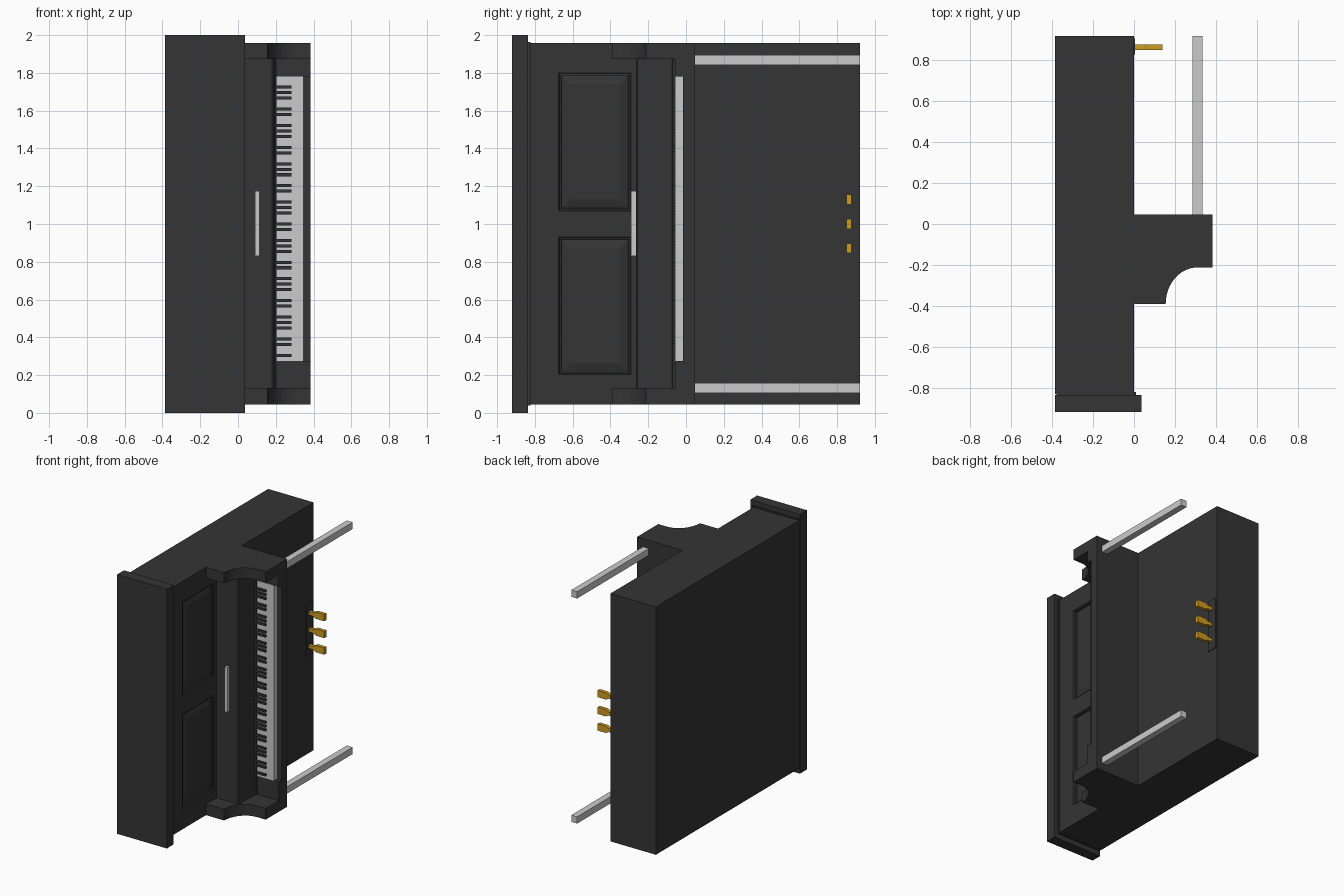
import bpy, bmesh, math
from mathutils import Vector

if "Cube" in bpy.data.objects:
    bpy.data.objects.remove(bpy.data.objects["Cube"])


def material(name, rgb):
    m = bpy.data.materials.new(name)
    m.diffuse_color = (*rgb, 1)
    m.use_nodes = True
    m.node_tree.nodes["Principled BSDF"].inputs["Base Color"].default_value = m.diffuse_color
    return m


BLACK = material("black_lacquer", (0.035, 0.035, 0.035))
BRASS = material("brass", (0.62, 0.33, 0.015))


def finish(bm, name, mat=None):
    bmesh.ops.recalc_face_normals(bm, faces=bm.faces)
    me = bpy.data.meshes.new(name)
    bm.to_mesh(me)
    bm.free()
    ob = bpy.data.objects.new(name, me)
    bpy.context.collection.objects.link(ob)
    if mat:
        me.materials.append(mat)
    return ob


def add_box(bm, x, y, z):
    vs = bmesh.ops.create_cube(bm, size=1)["verts"]
    for v in vs:
        v.co = Vector([(r[0] + r[1]) / 2 + c * (r[1] - r[0]) for c, r in zip(v.co, (x, y, z))])


def box(name, x, y, z, mat=None):
    bm = bmesh.new()
    add_box(bm, x, y, z)
    return finish(bm, name, mat)


def prism(name, pts, axis, lo, hi, mat=None):
    """Extrude a profile: axis 'z' takes (x, y) points, axis 'y' takes (x, z) points."""
    bm = bmesh.new()
    co = [(a, b, lo) if axis == "z" else (a, lo, b) for a, b in pts]
    f = bm.faces.new([bm.verts.new(c) for c in co])
    top = bmesh.ops.extrude_face_region(bm, geom=[f])["geom"]
    d = Vector((0, 0, hi - lo)) if axis == "z" else Vector((0, hi - lo, 0))
    for v in top:
        if isinstance(v, bmesh.types.BMVert):
            v.co += d
    return finish(bm, name, mat)


# Case with two raised-and-fielded panels
bm = bmesh.new()
add_box(bm, (-0.387, 0), (-0.83, 0.92), (0.045, 1.957))
cuts = [((0, y, 0), (0, 1, 0)) for y in (-0.674, -0.292)]
cuts += [((0, 0, z), (0, 0, 1)) for z in (0.203, 0.932, 1.07, 1.8)]
for co, no in cuts:
    bmesh.ops.bisect_plane(bm, geom=bm.verts[:] + bm.edges[:] + bm.faces[:], plane_co=co, plane_no=no)
panels = []
for f in bm.faces:
    c = f.calc_center_median()
    if c.x > -0.001 and -0.674 < c.y < -0.292 and (0.203 < c.z < 0.932 or 1.07 < c.z < 1.8):
        panels.append(f)
for t, d in ((0.006, -0.008), (0.012, 0), (0.002, -0.01), (0.063, 0.013)):
    bmesh.ops.inset_individual(bm, faces=panels, thickness=t, depth=d)
finish(bm, "case", BLACK)

# Lid and the moulding under it
box("lid", (-0.387, 0.037), (-0.92, -0.836), (0, 2), BLACK)
box("lid_moulding", (-0.38, 0.01), (-0.836, -0.822), (0.038, 1.964), BLACK)

# Side arms with a concave sweep
arm = [(0, 0.047), (0.385, 0.047), (0.385, -0.212)]
for i in range(13):
    a = math.pi / 2 * (1 + i / 12)
    arm.append((0.312 + 0.157 * math.cos(a), -0.39 + 0.178 * math.sin(a)))
arm.append((0, -0.39))
for name, lo, hi in (("bass_arm", 0.045, 0.131), ("treble_arm", 1.873, 1.957)):
    prism(name, arm, "z", lo, hi, BLACK)

# Fallboard, key bed and cheek blocks
prism("fallboard", [(0, -0.265), (0.18, -0.265), (0.19, -0.258), (0.195, -0.075),
                    (0.203, -0.07), (0.203, -0.01), (0, -0.01)], "z", 0.131, 1.873, BLACK)
box("key_bed", (0, 0.385), (-0.016, 0.047), (0.131, 1.873), BLACK)
K0, K1 = 0.276, 1.782
box("bass_cheek", (0.2, 0.385), (-0.055, -0.016), (0.131, K0), BLACK)
box("treble_cheek", (0.2, 0.385), (-0.055, -0.016), (K1, 1.873), BLACK)

# Keys: 52 naturals, sharps after A C D F G
box("white_keys", (0.2, 0.347), (-0.058, -0.016), (K0, K1))
bm = bmesh.new()
for k in range(1, 52):
    if (k - 1) % 7 in (0, 2, 3, 5, 6):
        z = K0 + k * (K1 - K0) / 52
        add_box(bm, (0.2, 0.283), (-0.072, -0.056), (z - 0.008, z + 0.008))
finish(bm, "black_keys", BLACK)

# Music ledge
box("music_ledge", (0.089, 0.113), (-0.292, -0.265), (0.83, 1.175))

# Front legs
for name, z in (("bass_leg", 0.132), ("treble_leg", 1.868)):
    box(name, (0.285, 0.335), (0.047, 0.92), (z - 0.026, z + 0.026))

# Pedal plate and pedals
box("pedal_plate", (-0.005, 0.006), (0.828, 0.908), (0.798, 1.207), BLACK)
half = [(0, 0.011), (0.05, 0.014), (0.068, 0.026), (0.14, 0.026)]
for i, z in enumerate((0.872, 1.0, 1.13)):
    pts = [(x, z - w) for x, w in half] + [(x, z + w) for x, w in reversed(half)]
    prism(f"pedal_{i + 1}", pts, "y", 0.85, 0.877, BRASS)
